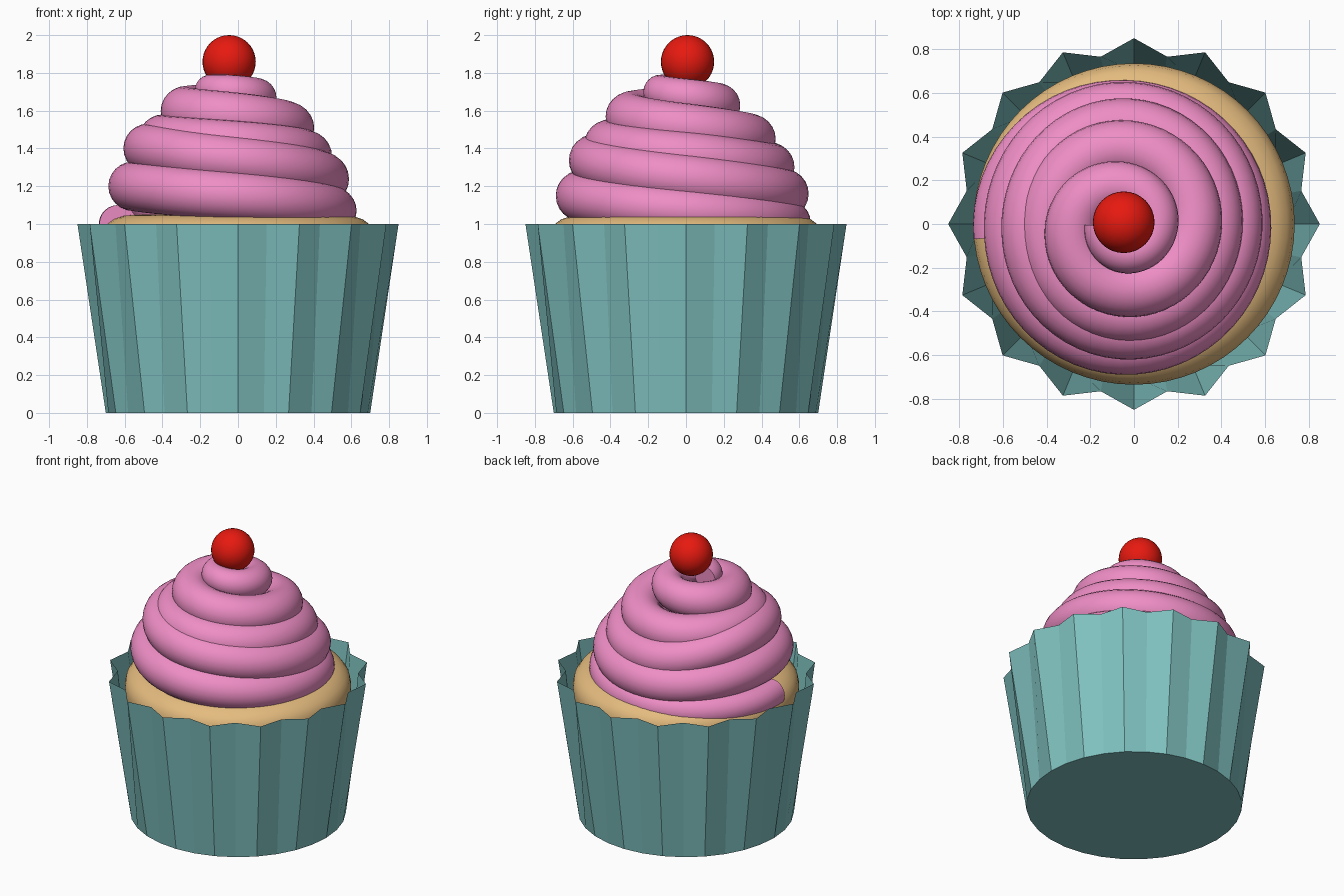
import bpy, bmesh
from math import sin, cos, pi, radians

if "Cube" in bpy.data.objects:
    bpy.data.objects.remove(bpy.data.objects["Cube"])


def finish(name, bm, color, smooth=None):
    bmesh.ops.recalc_face_normals(bm, faces=bm.faces)
    me = bpy.data.meshes.new(name)
    bm.to_mesh(me)
    bm.free()
    ob = bpy.data.objects.new(name, me)
    bpy.context.collection.objects.link(ob)
    mat = bpy.data.materials.new(name + "_color")
    mat.diffuse_color = (*color, 1)
    mat.use_nodes = True
    mat.node_tree.nodes["Principled BSDF"].inputs["Base Color"].default_value = mat.diffuse_color
    me.materials.append(mat)
    if smooth:
        bpy.ops.object.select_all(action='DESELECT')
        ob.select_set(True)
        bpy.context.view_layer.objects.active = ob
        bpy.ops.object.shade_smooth_by_angle(angle=radians(smooth))
    return ob


def bridge(bm, a, b):
    n = len(a)
    for i in range(n):
        bm.faces.new((a[i], a[(i + 1) % n], b[(i + 1) % n], b[i]))


def lathe(name, profile, n, color, smooth):
    bm = bmesh.new()
    rings = [[bm.verts.new((r * cos(2 * pi * i / n), r * sin(2 * pi * i / n), z))
              for i in range(n)] for r, z in profile]
    for a, b in zip(rings, rings[1:]):
        bridge(bm, a, b)
    bm.faces.new(rings[0])
    bm.faces.new(rings[-1])
    return finish(name, bm, color, smooth)


# Pleated paper liner: round base, 16-point zigzag rim, open top
bm = bmesh.new()
N = 32
base, rim = [], []
for i in range(N):
    a = 2 * pi * i / N
    r = 0.85 if i % 2 == 0 else 0.78
    base.append(bm.verts.new((0.7 * cos(a), 0.7 * sin(a), 0)))
    rim.append(bm.verts.new((r * cos(a), r * sin(a), 1)))
bridge(bm, base, rim)
bm.faces.new(base)
finish("paper_liner", bm, (0.21, 0.53, 0.52))

# Sponge with a rounded top edge
lathe("sponge", [(0.67, 0.03), (0.69, 0.4), (0.715, 0.75), (0.73, 0.85), (0.735, 0.91),
                 (0.725, 0.96), (0.70, 0.995), (0.66, 1.025), (0.60, 1.045), (0.5, 1.05)],
      64, (0.78, 0.5, 0.21), 50)

# Piped frosting: one strand coiling upward, sampled every quarter turn
outer = [.69, .665, .675, .685, .64, .655, .635, .615, .56, .58, .545, .535,
         .48, .48, .45, .42, .36, .29, .25, .22, .18]
height = [1.0, 1.01, 1.07, 1.15, 1.2, 1.16, 1.24, 1.34, 1.4, 1.3, 1.36, 1.42,
          1.45, 1.45, 1.51, 1.57, 1.6, 1.63, 1.67, 1.70, 1.71]
thick = [.10, .11, .12] + [.13] * 13 + [.13, .115, .10, .09, .08]


def spline(v, t):
    i = min(max(int(t), 0), len(v) - 2)
    f = t - i
    p0, p1, p2, p3 = v[max(i - 1, 0)], v[i], v[i + 1], v[min(i + 2, len(v) - 1)]
    return p1 + 0.5 * f * (p2 - p0 + f * (2 * p0 - 5 * p1 + 4 * p2 - p3
                                         + f * (3 * (p1 - p2) + p3 - p0)))


bm = bmesh.new()
STEPS, SIDES = 300, 24
rings = []
for s in range(STEPS + 1):
    t = -0.06 + 20.06 * s / STEPS
    tc = max(t, 0)
    R, z = spline(thick, tc), spline(height, tc)
    rc = spline(outer, tc) - R
    a = pi - t * pi / 2
    ring = []
    for k in range(SIDES):
        b = 2 * pi * k / SIDES
        r = max(0.002, rc + R * cos(b))
        ring.append(bm.verts.new((-0.047 + r * cos(a), -0.005 + r * sin(a), z + R * sin(b))))
    rings.append(ring)
for a, b in zip(rings, rings[1:]):
    bridge(bm, a, b)
bm.faces.new(rings[0])
bm.faces.new(rings[-1])
finish("frosting_swirl", bm, (0.86, 0.27, 0.56), 50)

# Cherry on top
bm = bmesh.new()
bmesh.ops.create_uvsphere(bm, u_segments=32, v_segments=20, radius=0.141)
bmesh.ops.translate(bm, verts=bm.verts, vec=(-0.047, 0.008, 1.859))
finish("cherry", bm, (0.8, 0.01, 0.005), 50)
